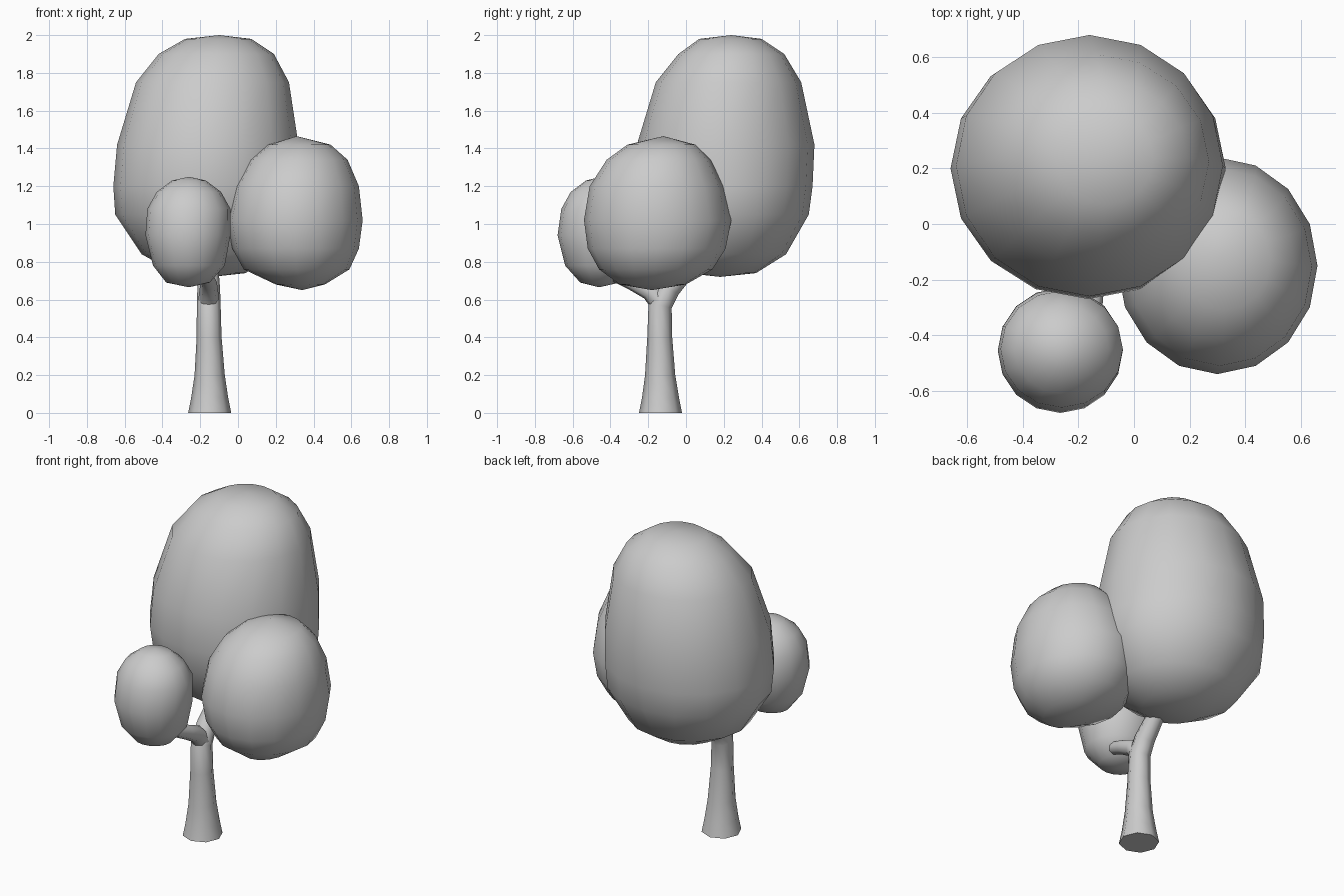
import bpy, bmesh, math
from mathutils import Vector

cube = bpy.data.objects.get("Cube")
if cube:
    bpy.data.objects.remove(cube, do_unlink=True)

GREY = (0.6, 0.6, 0.6, 1.0)
mat = bpy.data.materials.new("plain grey")
mat.use_nodes = True
mat.diffuse_color = GREY
mat.node_tree.nodes["Principled BSDF"].inputs["Base Color"].default_value = GREY


def add_object(name, data):
    obj = bpy.data.objects.new(name, data)
    bpy.context.collection.objects.link(obj)
    data.materials.append(mat)
    return obj


def crown(name, bottom, rings, top, sides=16):
    """Loft a leafy blob from rings of (z, x min, x max, y min, y max)."""
    bm = bmesh.new()
    loops = []
    for z, x0, x1, y0, y1 in rings:
        loop = []
        for i in range(sides):
            a = math.tau * i / sides
            loop.append(bm.verts.new(((x0 + x1) / 2 + (x1 - x0) / 2 * math.cos(a),
                                      (y0 + y1) / 2 + (y1 - y0) / 2 * math.sin(a), z)))
        loops.append(loop)
    low, high = bm.verts.new(bottom), bm.verts.new(top)
    for i in range(sides):
        j = (i + 1) % sides
        bm.faces.new((low, loops[0][j], loops[0][i]))
        bm.faces.new((high, loops[-1][i], loops[-1][j]))
        for a, b in zip(loops, loops[1:]):
            bm.faces.new((a[i], a[j], b[j], b[i]))
    for f in bm.faces:
        f.smooth = True
    mesh = bpy.data.meshes.new(name)
    bm.to_mesh(mesh)
    bm.free()
    return add_object(name, mesh)


def limb(name, points):
    """Sweep an eight-sided tapering tube through (x, y, z, radius) points."""
    curve = bpy.data.curves.new(name, "CURVE")
    curve.dimensions = "3D"
    curve.bevel_depth = 1.0
    curve.bevel_resolution = 2
    curve.use_fill_caps = True
    spline = curve.splines.new("POLY")
    spline.points.add(len(points) - 1)
    for p, (x, y, z, r) in zip(spline.points, points):
        p.co = (x, y, z, 1)
        p.radius = r
    obj = add_object(name, curve)
    bpy.ops.object.select_all(action="DESELECT")
    obj.select_set(True)
    bpy.context.view_layer.objects.active = obj
    bpy.ops.object.convert(target="MESH")
    bpy.ops.object.shade_smooth_by_angle(angle=math.radians(50))


# Large egg-shaped crown at the back
crown("large_crown", (-0.14, 0.18, 0.72), [
    (0.74, -0.33, 0.04, 0.00, 0.37),
    (0.84, -0.51, 0.20, -0.15, 0.53),
    (1.05, -0.65, 0.32, -0.24, 0.65),
    (1.20, -0.66, 0.33, -0.27, 0.67),
    (1.42, -0.64, 0.32, -0.26, 0.68),
    (1.75, -0.54, 0.27, -0.16, 0.61),
    (1.90, -0.42, 0.19, -0.04, 0.52),
    (1.98, -0.28, 0.07, 0.07, 0.40)], (-0.10, 0.24, 2.0))

# Medium crown on the left
crown("medium_crown", (0.34, -0.18, 0.65), [
    (0.68, 0.20, 0.46, -0.35, 0.00),
    (0.76, 0.03, 0.59, -0.46, 0.14),
    (0.87, -0.03, 0.64, -0.52, 0.21),
    (1.02, -0.06, 0.66, -0.54, 0.24),
    (1.20, -0.02, 0.64, -0.51, 0.20),
    (1.34, 0.06, 0.58, -0.42, 0.13),
    (1.42, 0.16, 0.49, -0.31, 0.05)], (0.31, -0.12, 1.465))

# Small crown at the front
crown("small_crown", (-0.26, -0.46, 0.665), [
    (0.69, -0.38, -0.15, -0.56, -0.35),
    (0.78, -0.45, -0.07, -0.64, -0.27),
    (0.94, -0.49, -0.04, -0.68, -0.23),
    (1.08, -0.48, -0.04, -0.66, -0.24),
    (1.17, -0.43, -0.09, -0.61, -0.29),
    (1.23, -0.35, -0.17, -0.53, -0.36)], (-0.26, -0.45, 1.25))

# Flared trunk bending into the rear branch
limb("trunk", [
    (-0.15, -0.135, 0.0, 0.114),
    (-0.15, -0.135, 0.08, 0.098),
    (-0.15, -0.137, 0.2, 0.08),
    (-0.153, -0.139, 0.4, 0.066),
    (-0.155, -0.137, 0.57, 0.063),
    (-0.155, -0.09, 0.66, 0.06),
    (-0.155, 0.0, 0.76, 0.052),
    (-0.155, 0.08, 0.84, 0.045)])

# Front branch reaching into the small crown
limb("front_branch", [
    (-0.155, -0.125, 0.57, 0.058),
    (-0.155, -0.19, 0.645, 0.05),
    (-0.155, -0.28, 0.69, 0.043),
    (-0.17, -0.37, 0.73, 0.038)])
